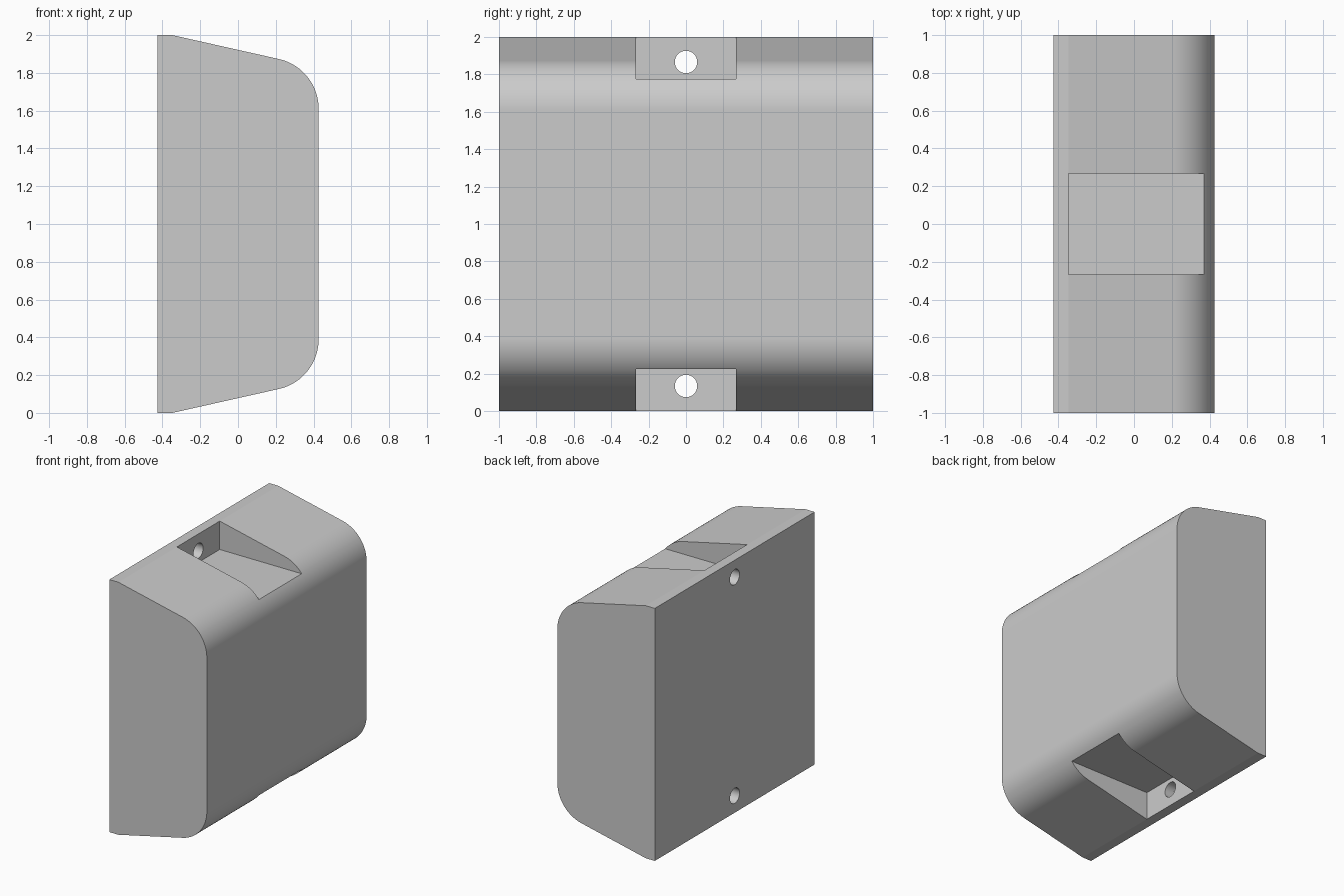
import bpy, bmesh, math
from mathutils import Matrix

cube = bpy.data.objects.get("Cube")
if cube:
    bpy.data.objects.remove(cube, do_unlink=True)

HALF_X, FOLD_X = 0.427, -0.348        # half depth, where the sloped sides begin
RADIUS, ARC_X, ARC_Z = 0.27, 0.157, 1.61
SLOPE = math.radians(12.6)
FLOOR_Z, NOTCH_HALF = 1.775, 0.268    # recess floor height and half width
HOLE_Z, HOLE_R = 1.866, 0.06
STEPS = 24

grey = bpy.data.materials.new("light_grey")
grey.use_nodes = True
colour = (0.6, 0.6, 0.6, 1.0)
grey.diffuse_color = colour
grey.node_tree.nodes["Principled BSDF"].inputs["Base Color"].default_value = colour


def make_object(name, bm):
    bmesh.ops.recalc_face_normals(bm, faces=bm.faces)
    mesh = bpy.data.meshes.new(name)
    bm.to_mesh(mesh)
    bm.free()
    mesh.materials.append(grey)
    obj = bpy.data.objects.new(name, mesh)
    bpy.context.collection.objects.link(obj)
    return obj


def mirrored(z, top):
    return z if top else 2.0 - z


# Body: rounded, tapered profile extruded along y
upper = [(-HALF_X, 2.0), (FOLD_X, 2.0)]
for i in range(STEPS + 1):
    a = math.pi / 2 - SLOPE - (math.pi / 2 - SLOPE) * i / STEPS
    upper.append((ARC_X + RADIUS * math.cos(a), ARC_Z + RADIUS * math.sin(a)))
profile = upper + [(x, 2.0 - z) for x, z in reversed(upper)]
bm = bmesh.new()
face = bm.faces.new([bm.verts.new((x, -1.0, z)) for x, z in profile])
ext = bmesh.ops.extrude_face_region(bm, geom=[face])
bmesh.ops.translate(bm, vec=(0, 2.0, 0),
                    verts=[v for v in ext["geom"] if isinstance(v, bmesh.types.BMVert)])
body = make_object("body", bm)


def cut(cutter):
    cutter.hide_render = True
    mod = body.modifiers.new("cut", "BOOLEAN")
    mod.operation, mod.solver, mod.object = "DIFFERENCE", "EXACT", cutter
    bpy.context.view_layer.objects.active = body
    bpy.ops.object.modifier_apply(modifier=mod.name)
    bpy.data.objects.remove(cutter, do_unlink=True)


for top in (True, False):
    # Mounting recess with a flat floor, open towards the outside
    bm = bmesh.new()
    size = (1.0, 2 * NOTCH_HALF, 0.5)
    centre = (FOLD_X + 0.5, 0, mirrored(FLOOR_Z + 0.25, top))
    bmesh.ops.create_cube(bm, size=1.0, matrix=Matrix.Translation(centre) @ Matrix.Diagonal((*size, 1)))
    cut(make_object("recess_cutter", bm))

    # Screw hole through the thin back wall of the recess
    bm = bmesh.new()
    place = Matrix.Translation((-0.4, 0, mirrored(HOLE_Z, top))) @ Matrix.Rotation(math.pi / 2, 4, "Y")
    bmesh.ops.create_cone(bm, cap_ends=True, segments=48, radius1=HOLE_R, radius2=HOLE_R,
                          depth=0.3, matrix=place)
    cut(make_object("hole_cutter", bm))

# Smooth the rounded edges and holes, keep the flats flat
bpy.ops.object.select_all(action="DESELECT")
body.select_set(True)
bpy.context.view_layer.objects.active = body
bpy.ops.object.shade_smooth_by_angle(angle=math.radians(10))
weighted = body.modifiers.new("flat_faces", "WEIGHTED_NORMAL")
weighted.keep_sharp = True
